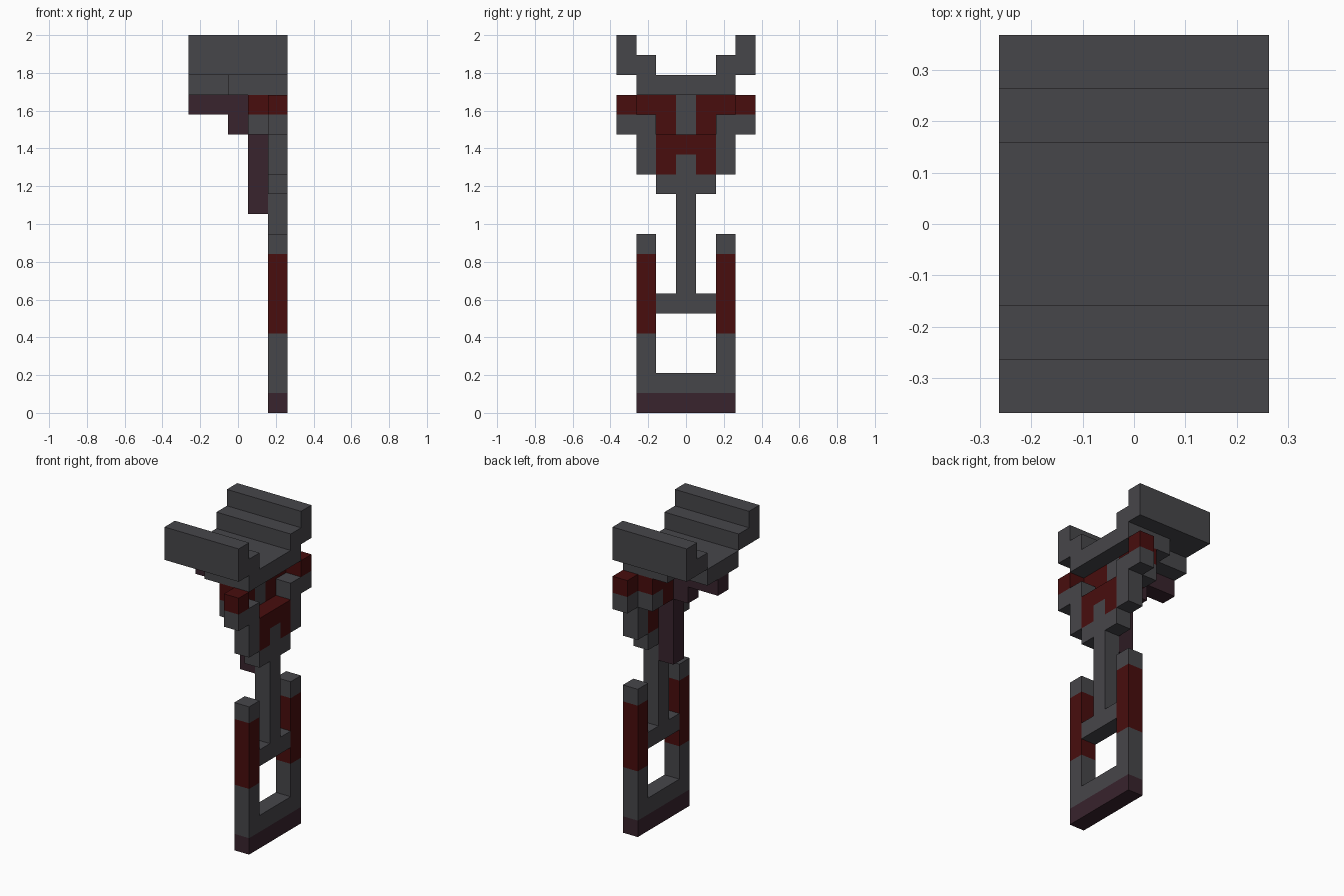
import bpy
import bmesh
from mathutils import Vector

cube = bpy.data.objects.get("Cube")
if cube:
    bpy.data.objects.remove(cube, do_unlink=True)

# Block grid: 5 wide, 7 deep, 19 high
UNIT = 2 / 19
WIDE, DEEP = 5, 7


def material(name, colour):
    mat = bpy.data.materials.new(name)
    mat.use_nodes = True
    rgba = (*colour, 1)
    mat.diffuse_color = rgba
    mat.node_tree.nodes["Principled BSDF"].inputs["Base Color"].default_value = rgba
    return mat


GREY = material("dark grey", (0.062, 0.061, 0.068))
RED = material("deep red", (0.065, 0.004, 0.004))
PURPLE = material("dark purple", (0.04, 0.017, 0.026))


def part(name, mat, *boxes):
    """One object from boxes given as (x range), (y range), (z range) in blocks."""
    bm = bmesh.new()
    for ranges in boxes:
        low = Vector([r[0] for r in ranges])
        high = Vector([r[1] for r in ranges])
        middle = (low + high) / 2 - Vector((WIDE / 2, DEEP / 2, 0))
        verts = bmesh.ops.create_cube(bm, size=UNIT)["verts"]
        bmesh.ops.scale(bm, vec=high - low, verts=verts)
        bmesh.ops.translate(bm, vec=middle * UNIT, verts=verts)
    mesh = bpy.data.meshes.new(name)
    bm.to_mesh(mesh)
    bm.free()
    mesh.materials.append(mat)
    obj = bpy.data.objects.new(name, mesh)
    bpy.context.collection.objects.link(obj)


def pair(name, mat, *boxes):
    """The same part at the front and mirrored at the back."""
    part("front_" + name, mat, *boxes)
    flipped = [(x, (DEEP - y[1], DEEP - y[0]), z) for x, y, z in boxes]
    part("back_" + name, mat, *flipped)


OUTER, INNER, ALL = (4, 5), (3, 4), (0, 5)
CENTRE = (3, 4)

# Lower frame
part("base_strip", PURPLE, (OUTER, (1, 6), (0, 1)))
part("base_bar", GREY, (OUTER, (1, 6), (1, 2)))
pair("lower_upright", GREY, (OUTER, (1, 2), (2, 4)))
pair("red_upright", RED, (OUTER, (1, 2), (4, 8)))
pair("upright_tip", GREY, (OUTER, (1, 2), (8, 9)))

# Central post
part("cross_bar", GREY, (OUTER, (2, 5), (5, 6)))
part("post", GREY, (OUTER, CENTRE, (6, 11)))
part("post_collar", GREY, (OUTER, (2, 5), (11, 12)), (OUTER, CENTRE, (12, 13)))

# Red crest and its side brackets
part("red_crest", RED, (OUTER, (2, 5), (13, 14)),
     (OUTER, (2, 3), (12, 13)), (OUTER, (4, 5), (12, 13)))
pair("bracket", GREY, (OUTER, (1, 2), (12, 15)), (OUTER, (0, 1), (14, 15)),
     (INNER, (1, 2), (14, 15)))
pair("bracket_cap", RED, (OUTER, (0, 1), (15, 16)))
pair("recessed_panel", RED, (INNER, (2, 3), (14, 16)), (INNER, (1, 2), (15, 16)))
part("neck", GREY, (INNER, CENTRE, (14, 16)))

# Stepped arm behind the crest
part("hanging_arm", PURPLE, (INNER, CENTRE, (10, 14)))
part("stepped_brace", PURPLE, ((0, 3), CENTRE, (15, 16)), ((2, 3), CENTRE, (14, 15)))

# Top trough
part("trough_floor", GREY, ((2, 5), (1, 6), (16, 17)), ((0, 2), (2, 5), (16, 17)))
pair("trough_side", GREY, (ALL, (0, 2), (17, 18)), (ALL, (0, 1), (18, 19)))
